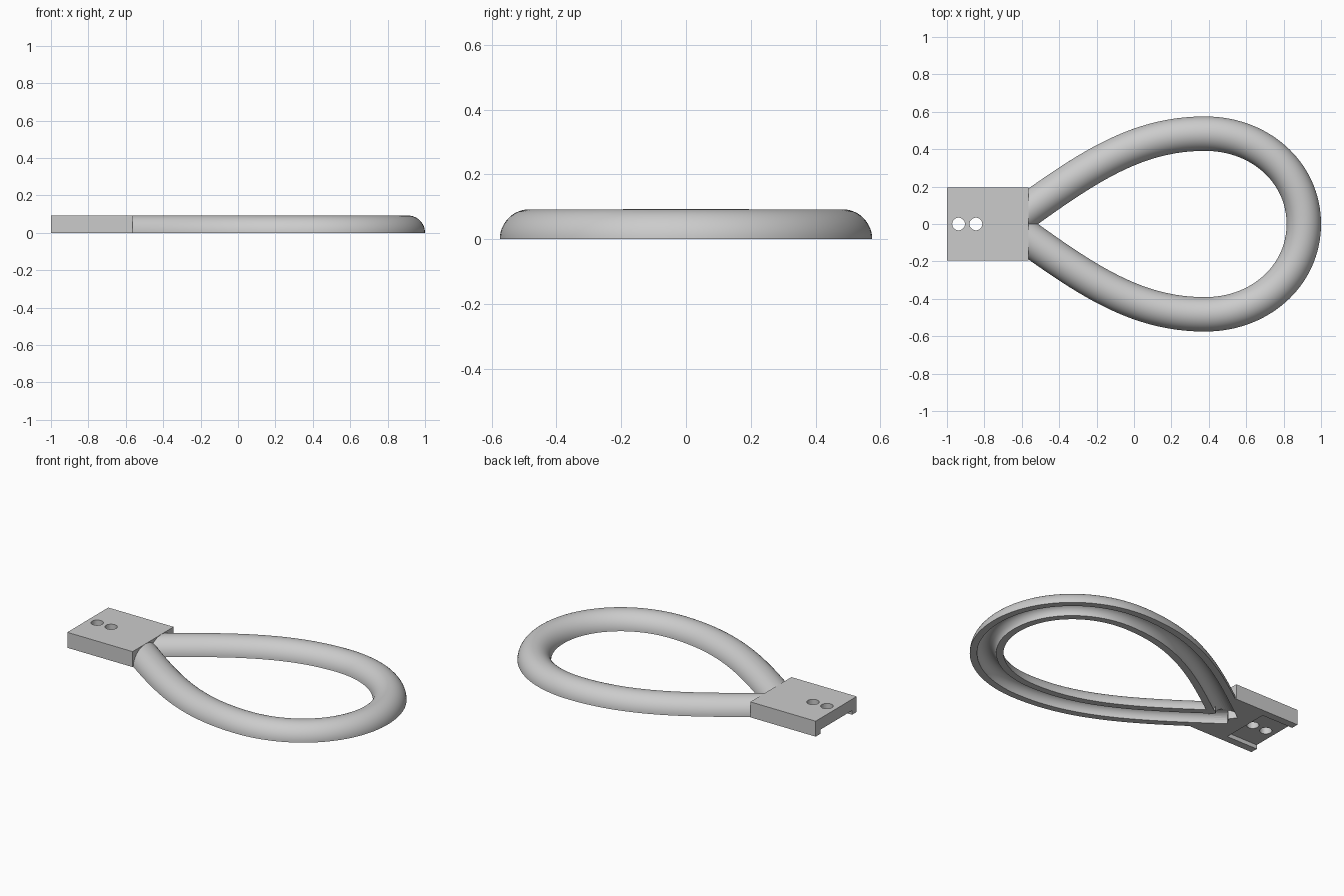
import bpy, bmesh, math
from mathutils import Vector
from mathutils.geometry import interpolate_bezier

cube = bpy.data.objects.get("Cube")
if cube:
    bpy.data.objects.remove(cube, do_unlink=True)

grey = bpy.data.materials.new("light grey")
grey.use_nodes = True
COLOUR = (0.6, 0.6, 0.6, 1)
grey.diffuse_color = COLOUR
grey.node_tree.nodes["Principled BSDF"].inputs["Base Color"].default_value = COLOUR

HEIGHT, OUTER, CHANNEL = 0.093, 0.092, 0.052
TIP = Vector((-0.67, 0, 0))
BLOCK_END = -0.565


def add_object(name, bm):
    bmesh.ops.recalc_face_normals(bm, faces=bm.faces)
    mesh = bpy.data.meshes.new(name)
    bm.to_mesh(mesh)
    bm.free()
    mesh.materials.append(grey)
    obj = bpy.data.objects.new(name, mesh)
    bpy.context.collection.objects.link(obj)
    return obj


def box(name, low, high):
    bm = bmesh.new()
    bmesh.ops.create_cube(bm, size=1)
    for v in bm.verts:
        v.co = [l + (c + 0.5) * (h - l) for c, l, h in zip(v.co, low, high)]
    return add_object(name, bm)


def sweep(name, path, profile):
    """Sweep a closed (sideways, up) profile along a flat path."""
    bm = bmesh.new()
    rings = []
    for i, p in enumerate(path):
        t = (path[min(i + 1, len(path) - 1)] - path[max(i - 1, 0)]).normalized()
        side = Vector((-t.y, t.x, 0))
        rings.append([bm.verts.new(p + side * s + Vector((0, 0, u))) for s, u in profile])
    n = len(profile)
    for a, b in zip(rings, rings[1:]):
        for j in range(n):
            k = (j + 1) % n
            bm.faces.new((a[j], a[k], b[k], b[j]))
    bm.faces.new(rings[0])
    bm.faces.new(rings[-1])
    return add_object(name, bm)


def arc(radius, height, steps, turn=math.pi):
    return [(radius * math.cos(turn * i / steps), height * math.sin(turn * i / steps))
            for i in range(steps + 1)]


def cut(target, cutter):
    mod = target.modifiers.new(cutter.name, "BOOLEAN")
    mod.operation, mod.object, mod.solver = "DIFFERENCE", cutter, "EXACT"
    cutter.hide_render = True
    cutter.hide_set(True)


# Teardrop centre line: one half from the tip to the far end, then mirrored
crown, far = Vector((0.38, 0.483, 0)), Vector((0.908, 0, 0))
half = interpolate_bezier(TIP, TIP + Vector((0.4, 0.29, 0)), crown - Vector((0.38, 0, 0)), crown, 40)
half += interpolate_bezier(crown, crown + Vector((0.3, 0, 0)), far + Vector((0, 0.27, 0)), far, 32)[1:]
half = [p for p in half if p.x > -0.61]
path = half + [Vector((p.x, -p.y, 0)) for p in reversed(half[:-1])]

# Half-round loop with an open channel underneath
loop = sweep("loop_handle", path,
             arc(OUTER, HEIGHT - 0.0005, 24) + arc(CHANNEL, CHANNEL, 16)[::-1])

# End block
block = box("end_block", (-1, -0.195, 0), (BLOCK_END, 0.195, HEIGHT))
cut(block, box("recess_cutter", (-1.1, -0.15, -0.1), (-0.79, 0.15, 0.025)))

# Two through holes
for i, x in enumerate((-0.938, -0.845)):
    bm = bmesh.new()
    bmesh.ops.create_cone(bm, cap_ends=True, segments=32, radius1=0.034, radius2=0.034, depth=1)
    bmesh.ops.translate(bm, verts=bm.verts, vec=(x, 0, 0))
    cut(block, add_object(f"hole_cutter_{i + 1}", bm))

# Channels running into the block and meeting inside it
for name, sign in (("left", 1), ("right", -1)):
    run = Vector((0.8, 0.58 * sign, 0))
    cut(block, sweep(f"{name}_channel_cutter", [TIP, TIP + run * 0.35],
                     arc(CHANNEL, CHANNEL, 32, 2 * math.pi)[:-1]))

# Smooth shading with crisp edges
bpy.ops.object.select_all(action="DESELECT")
for obj in (loop, block):
    obj.select_set(True)
bpy.context.view_layer.objects.active = loop
bpy.ops.object.shade_smooth_by_angle(angle=math.radians(35))
